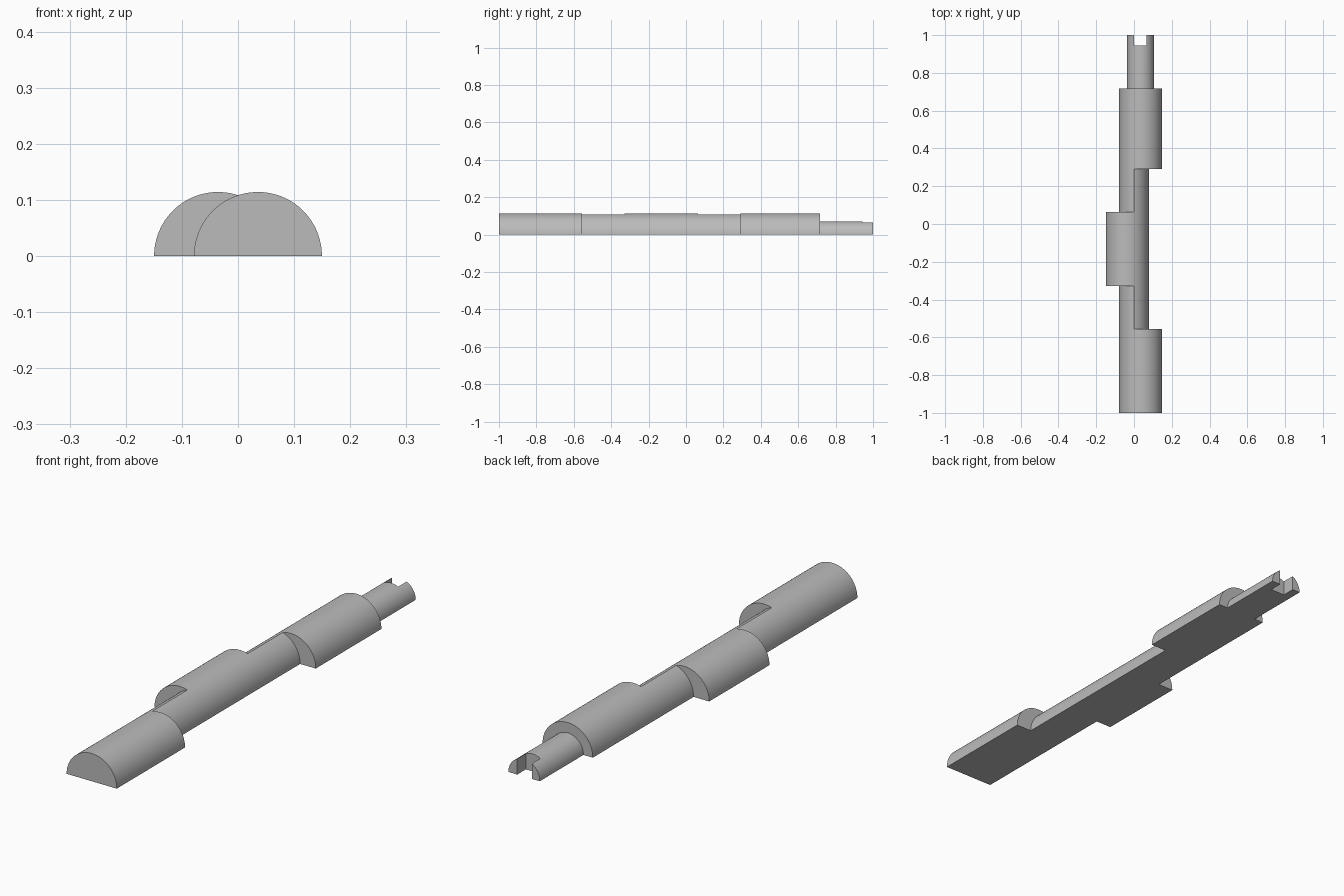
import bpy
import bmesh
from math import acos, cos, sin, pi, radians

if "Cube" in bpy.data.objects:
    bpy.data.objects.remove(bpy.data.objects["Cube"])

OFFSET = 0.0355      # sideways shift of the two shaft axes
RADIUS = 0.114       # shaft radius
TIP_RADIUS = 0.0715
STEPS = 28           # segments on each side of the ridge

# Material
grey = bpy.data.materials.new("plain grey")
grey.use_nodes = True
colour = (0.5, 0.5, 0.5, 1)
grey.diffuse_color = colour
grey.node_tree.nodes["Principled BSDF"].inputs["Base Color"].default_value = colour


def section(y, left_axis, right_axis, radius):
    """Half-round outline: left and right arcs meet above x = 0."""
    start, end = acos(-left_axis / radius), acos(-right_axis / radius)
    left = [(left_axis, pi + (start - pi) * i / STEPS) for i in range(STEPS)]
    right = [(right_axis, end * (1 - i / STEPS)) for i in range(STEPS + 1)]
    return [(axis + radius * cos(a), y, radius * sin(a)) for axis, a in left + right]


# Shaft sections along y: start, end, left arc axis, right arc axis, radius
right_lobe = (OFFSET, OFFSET, RADIUS)
left_lobe = (-OFFSET, -OFFSET, RADIUS)
neck = (OFFSET, -OFFSET, RADIUS)
tip = (OFFSET, OFFSET, TIP_RADIUS)
parts = [right_lobe, neck, left_lobe, neck, right_lobe, tip]
ends = [-1, -0.557, -0.328, 0.063, 0.291, 0.717, 1]

# Loft the curved skin and its step faces
bm = bmesh.new()
rings = []
for i, part in enumerate(parts):
    for y in ends[i:i + 2]:
        rings.append([bm.verts.new(p) for p in section(y, *part)])
for a, b in zip(rings, rings[1:]):
    for j in range(len(a) - 1):
        bm.faces.new((a[j], a[j + 1], b[j + 1], b[j]))
bm.faces.new(rings[0])
bm.faces.new(rings[-1])
bmesh.ops.remove_doubles(bm, verts=bm.verts, dist=0.00001)

# Close the flat underside
rim = [e for e in bm.edges if e.is_boundary]
bmesh.ops.holes_fill(bm, edges=rim, sides=0)
bmesh.ops.recalc_face_normals(bm, faces=bm.faces)
mesh = bpy.data.meshes.new("stepped_shaft")
bm.to_mesh(mesh)
bm.free()
mesh.materials.append(grey)
shaft = bpy.data.objects.new("stepped_shaft", mesh)
bpy.context.collection.objects.link(shaft)

# Slot through the tip
bpy.ops.mesh.primitive_cube_add(size=1, location=(OFFSET - 0.002, 1.0, 0.05))
cutter = bpy.context.object
cutter.name = "slot_cutter"
cutter.scale = (0.066, 0.112, 0.3)
cutter.hide_render = True
cutter.data.materials.append(grey)

bpy.ops.object.select_all(action="DESELECT")
shaft.select_set(True)
bpy.context.view_layer.objects.active = shaft
slot = shaft.modifiers.new("slot", "BOOLEAN")
slot.operation = "DIFFERENCE"
slot.solver = "EXACT"
slot.object = cutter
bpy.ops.object.modifier_apply(modifier=slot.name)
bpy.data.objects.remove(cutter)

bpy.ops.object.shade_smooth_by_angle(angle=radians(25))
